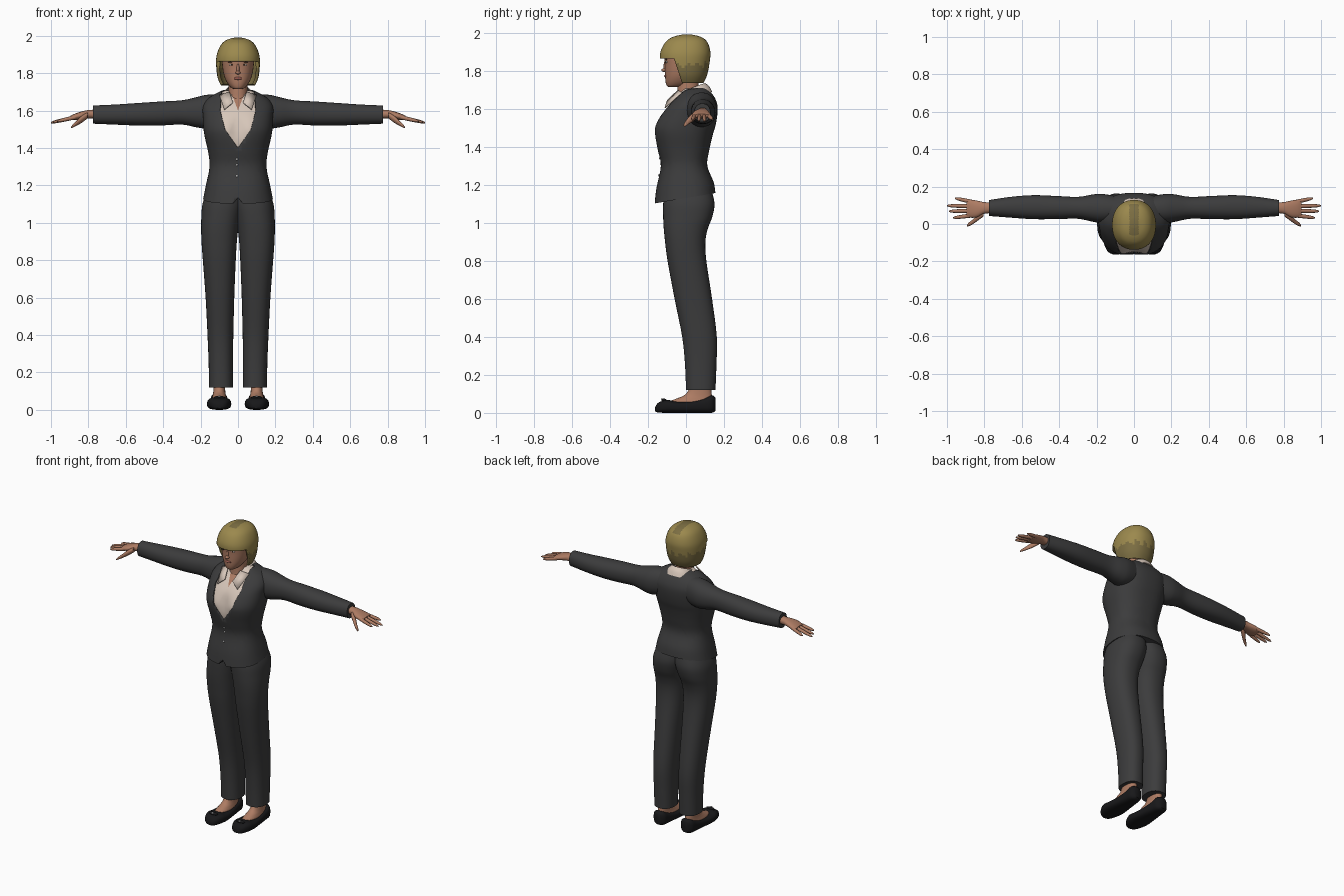
import bpy, bmesh, math
from mathutils import Vector

if "Cube" in bpy.data.objects:
    bpy.data.objects.remove(bpy.data.objects["Cube"])


def material(name, r, g, b):
    m = bpy.data.materials.new(name)
    m.diffuse_color = (r, g, b, 1)
    m.use_nodes = True
    m.node_tree.nodes["Principled BSDF"].inputs["Base Color"].default_value = m.diffuse_color
    return m


SUIT = material("charcoal suit", 0.045, 0.045, 0.046)
SHIRT = material("cream shirt", 0.68, 0.57, 0.49)
SKIN = material("skin", 0.42, 0.2, 0.125)
HAIR = material("blonde hair", 0.33, 0.25, 0.075)
HAIR_DARK = material("dark blonde hair", 0.2, 0.155, 0.055)
SHOE = material("black shoe", 0.009, 0.009, 0.01)
BUTTON = material("grey button", 0.5, 0.5, 0.5)
EYE = material("eye white", 0.6, 0.55, 0.5)
LIP = material("rose lip", 0.33, 0.11, 0.085)
BROWN = material("dark brown", 0.06, 0.035, 0.02)


def finish(name, bm, mats, mirror=False):
    mesh = bpy.data.meshes.new(name)
    bm.to_mesh(mesh)
    bm.free()
    mesh.shade_smooth()
    mesh.set_sharp_from_angle(angle=math.radians(50))
    for m in mats:
        mesh.materials.append(m)
    ob = bpy.data.objects.new(name, mesh)
    bpy.context.collection.objects.link(ob)
    if mirror:
        ob.modifiers.new("mirror", "MIRROR").use_mirror_merge = False
    return ob


def smooth_stations(st, steps):
    """Catmull-Rom interpolation between the given sections."""
    out = []
    for i in range(len(st) - 1):
        p = [st[max(i - 1, 0)], st[i], st[i + 1], st[min(i + 2, len(st) - 1)]]
        for s in range(steps):
            t = s / steps
            out.append([0.5 * (2 * b + (c - a) * t + (2 * a - 5 * b + 4 * c - d) * t * t
                               + (3 * b - a - 3 * c + d) * t ** 3) for a, b, c, d in zip(*p)])
    return out + [list(st[-1])]


def loft(stations, axis="z", n=32, e=2.2, steps=4, deform=None):
    """Closed skin over sections (position, a0, a1, b0, b1) along an axis."""
    bm = bmesh.new()
    rings = []
    for t, a0, a1, b0, b1 in smooth_stations(stations, steps):
        ring = []
        for k in range(n):
            c, s = math.cos(2 * math.pi * k / n), math.sin(2 * math.pi * k / n)
            a = (a0 + a1) / 2 + (a1 - a0) / 2 * math.copysign(abs(c) ** (2 / e), c)
            b = (b0 + b1) / 2 + (b1 - b0) / 2 * math.copysign(abs(s) ** (2 / e), s)
            v = Vector({"x": (t, a, b), "y": (a, t, b), "z": (a, b, t)}[axis])
            ring.append(bm.verts.new(deform(v) if deform else v))
        rings.append(ring)
    for r, q in zip(rings, rings[1:]):
        for k in range(n):
            bm.faces.new((r[k], r[(k + 1) % n], q[(k + 1) % n], q[k]))
    bm.faces.new(rings[0])
    bm.faces.new(rings[-1])
    bmesh.ops.recalc_face_normals(bm, faces=bm.faces)
    return bm


def cut(bm, planes, drop=None, paint=None):
    """Slice along planes, then delete or recolour faces by rule."""
    for co, no in planes:
        bmesh.ops.bisect_plane(bm, geom=bm.verts[:] + bm.edges[:] + bm.faces[:],
                               plane_co=co, plane_no=no, dist=1e-5)
    if drop:
        gone = [f for f in bm.faces if drop(f.calc_center_median())]
        bmesh.ops.delete(bm, geom=gone, context="FACES")
    if paint:
        for f in bm.faces:
            f.material_index = int(paint(f.calc_center_median()))


def slices(points):
    """Mirrored cutting planes through an outline drawn in front view."""
    return [((s * x0, 0, z0), (s * (z1 - z0), 0, x0 - x1))
            for (x0, z0), (x1, z1) in zip(points, points[1:]) for s in (1, -1)]


def half_width(points, z):
    for (x0, z0), (x1, z1) in zip(points, points[1:]):
        if z0 <= z <= z1:
            return x0 + (x1 - x0) * (z - z0) / (z1 - z0)
    return 0


def ellipsoid(name, centre, radii, mat, mirror=False):
    bm = bmesh.new()
    bmesh.ops.create_uvsphere(bm, u_segments=16, v_segments=10, radius=1)
    for v in bm.verts:
        v.co = Vector(c + r * p for c, r, p in zip(centre, radii, v.co))
    return finish(name, bm, [mat], mirror)


def solidify(ob, thickness):
    m = ob.modifiers.new("thickness", "SOLIDIFY")
    m.thickness, m.offset = thickness, -1


# Jacket body: height, half width, front y, back y
TORSO = [(1.13, .186, -.165, .155), (1.20, .172, -.155, .145), (1.30, .152, -.132, .112),
         (1.38, .160, -.148, .122), (1.46, .178, -.168, .14), (1.51, .185, -.168, .155),
         (1.57, .188, -.138, .165), (1.62, .188, -.098, .165), (1.66, .165, -.06, .15),
         (1.69, .12, -.035, .128), (1.71, .078, -.02, .108)]


def body_shape(v):
    v.z += 0.17 * v.y * min(1, max(0, (1.3 - v.z) / 0.17))          # slanted hem
    if v.y < 0:                                                      # dip between the bust
        v.y += 0.022 * math.exp(-(v.x / .04) ** 2 - ((v.z - 1.5) / .06) ** 2)
    return v


NECKLINE = [(0, 1.40), (.07, 1.50), (.095, 1.60), (.085, 1.75)]
NOTCH = [(.035, 1.09), (0, 1.135)]
bm = loft([(z, -w, w, f, b) for z, w, f, b in TORSO], n=64, e=2.4, deform=body_shape)
cut(bm, slices(NECKLINE) + slices(NOTCH) + [((0, .05, 0), (0, 1, 0))],
    drop=lambda c: (c.y < .05 and abs(c.x) < half_width(NECKLINE, c.z))
    or (c.y < -.08 and abs(c.x) < half_width(NOTCH, c.z)))
solidify(finish("jacket_body", bm, [SUIT]), .008)

# Shirt front with open skin neckline
OPENING = [(0, 1.60), (.045, 1.72)]
bm = loft([(z - .004, -w + .006, w - .006, f + .006, b - .006) for z, w, f, b in TORSO[2:]],
          n=64, e=2.4, deform=body_shape)
cut(bm, slices(OPENING), paint=lambda c: c.y < .03 and abs(c.x) < half_width(OPENING, c.z))
finish("shirt", bm, [SHIRT, SKIN])

# Shirt collar band and wings
bm = loft([(1.675, -.1, .1, -.06, .138), (1.71, -.082, .082, -.05, .122),
           (1.735, -.063, .063, -.045, .1)], n=48,
          deform=lambda v: Vector((v.x, v.y, v.z + .36 * (v.y - .1))))
cut(bm, [], drop=lambda c: abs(c.x) < .035 and c.y < .03)
solidify(finish("collar_band", bm, [SHIRT]), .005)
bm = bmesh.new()
bm.faces.new([bm.verts.new(p) for p in ((.046, -.042, 1.70), (.028, -.1, 1.645),
                                        (.074, -.112, 1.607), (.1, -.025, 1.685))])
solidify(finish("collar_wing", bm, [SHIRT], True), .006)

# Jacket buttons
for z, y in ((1.34, -.138), (1.31, -.132), (1.25, -.142)):
    ellipsoid("button", (-.006, y, z), (.006, .004, .006), BUTTON)

# Sleeves
finish("sleeve", loft([(.06, .02, .14, 1.53, 1.685), (.16, .005, .16, 1.505, 1.685),
                       (.22, .012, .158, 1.51, 1.672), (.30, .028, .145, 1.525, 1.655),
                       (.42, .026, .15, 1.52, 1.648), (.54, .026, .154, 1.52, 1.64),
                       (.66, .034, .145, 1.525, 1.632), (.775, .043, .128, 1.53, 1.627)],
                      "x"), [SUIT], True)

# Hands: palm, four fingers and thumb
finish("palm", loft([(.75, .058, .115, 1.555, 1.605), (.80, .055, .117, 1.558, 1.603),
                     (.84, .036, .125, 1.553, 1.594), (.875, .034, .13, 1.549, 1.582),
                     (.895, .042, .122, 1.552, 1.572)], "x", 24), [SKIN], True)
for finger, y0, y1, tip in (("index", .046, .033, .967), ("middle", .071, .068, .99),
                            ("ring", .095, .098, 1.0), ("little", .118, .138, .958)):
    st = []
    for t, r in ((0, .011), (.5, .0105), (.85, .008), (1, .003)):
        x, y = .865 + t * (tip - .865), y0 + t * (y1 - y0)
        z = 1.565 - (x - .865) * .22
        st.append((x, y - r, y + r, z - r, z + r))
    finish(finger + "_finger", loft(st, "x", 12, 2), [SKIN], True)
finish("thumb", loft([(.805, .04, .075, 1.558, 1.59), (.835, .018, .052, 1.535, 1.572),
                      (.865, -.003, .022, 1.518, 1.543), (.885, -.012, .006, 1.508, 1.524),
                      (.892, -.012, -.004, 1.506, 1.513)], "x", 12, 2), [SKIN], True)

# Trousers
finish("trouser_leg", loft([(.12, .027, .155, 0, .155), (.25, .027, .157, -.005, .16),
                            (.40, .025, .163, -.02, .162), (.60, .02, .173, -.06, .137),
                            (.80, .012, .188, -.097, .107), (.90, .006, .195, -.11, .102),
                            (.97, -.002, .197, -.117, .115), (1.03, -.015, .196, -.12, .138),
                            (1.10, -.03, .19, -.12, .15), (1.17, -.03, .165, -.11, .135)],
                           n=40, e=2.3), [SUIT], True)

# Feet and shoes
finish("foot", loft([(.03, .055, .145, -.1, .14), (.06, .06, .14, -.085, .142),
                     (.075, .064, .136, -.05, .14), (.10, .068, .132, .0, .135),
                     (.16, .07, .13, .03, .13)]), [SKIN], True)
finish("shoe", loft([(-.162, .08, .115, .008, .03), (-.145, .058, .142, .002, .054),
                     (-.10, .04, .162, 0, .068), (-.05, .036, .165, 0, .06),
                     (.02, .044, .157, 0, .062), (.09, .052, .15, 0, .076),
                     (.135, .058, .144, 0, .093), (.155, .078, .122, .01, .08)],
                    "y", 32, 2.8), [SHOE], True)
ellipsoid("shoe_bow", (.1, -.115, .066), (.03, .014, .009), SHOE, True)
ellipsoid("shoe_stud", (.1, -.125, .072), (.007, .006, .005), BUTTON, True)

# Neck and head
finish("neck", loft([(1.60, -.07, .07, -.06, .1), (1.66, -.055, .055, -.048, .08),
                     (1.71, -.05, .05, -.045, .068), (1.78, -.05, .05, -.04, .065)]), [SKIN])
finish("head", loft([(1.714, -.018, .018, -.092, -.05), (1.722, -.036, .036, -.102, .0),
                     (1.745, -.056, .056, -.108, .04), (1.78, -.073, .073, -.11, .07),
                     (1.83, -.083, .083, -.111, .088), (1.88, -.085, .085, -.112, .095),
                     (1.93, -.072, .072, -.09, .085), (1.96, -.04, .04, -.05, .05)]), [SKIN])

# Face details
ellipsoid("nose_bridge", (0, -.107, 1.823), (.008, .011, .03), SKIN)
ellipsoid("nose_tip", (0, -.111, 1.803), (.013, .019, .010), SKIN)
ellipsoid("eye", (.034, -.1, 1.845), (.014, .008, .006), EYE, True)
ellipsoid("iris", (.034, -.103, 1.845), (.0055, .007, .0055), BROWN, True)
ellipsoid("eyebrow", (.035, -.102, 1.859), (.018, .006, .0025), BROWN, True)
ellipsoid("lips", (0, -.106, 1.772), (.023, .009, .008), LIP)

# Bobbed hair with fringe, cut open around the face
bm = loft([(1.735, -.092, .092, -.11, .092), (1.78, -.110, .110, -.13, .112),
           (1.85, -.117, .117, -.137, .125), (1.90, -.113, .113, -.134, .128),
           (1.95, -.092, .092, -.108, .112), (1.977, -.062, .062, -.07, .08),
           (1.99, -.02, .02, -.02, .03)], n=64, steps=6)


def hairline(z):
    return -.063 + (1.863 - z) * .33


def dark_strand(c):
    edge = 1.83 + .012 * math.sin(14 * math.atan2(c.x, c.y)) + .008 * math.sin(37 * c.x / .1)
    return c.z < edge or (abs(c.x) < .025 and c.z > 1.955 and c.y > -.06)


cut(bm, [((0, 0, 1.863), (0, 0, 1)), ((0, -.063, 1.863), (0, 1, .33))],
    drop=lambda c: c.z < 1.7351 or (c.z < 1.863 and c.y < hairline(c.z)), paint=dark_strand)
solidify(finish("hair", bm, [HAIR, HAIR_DARK]), .016)
